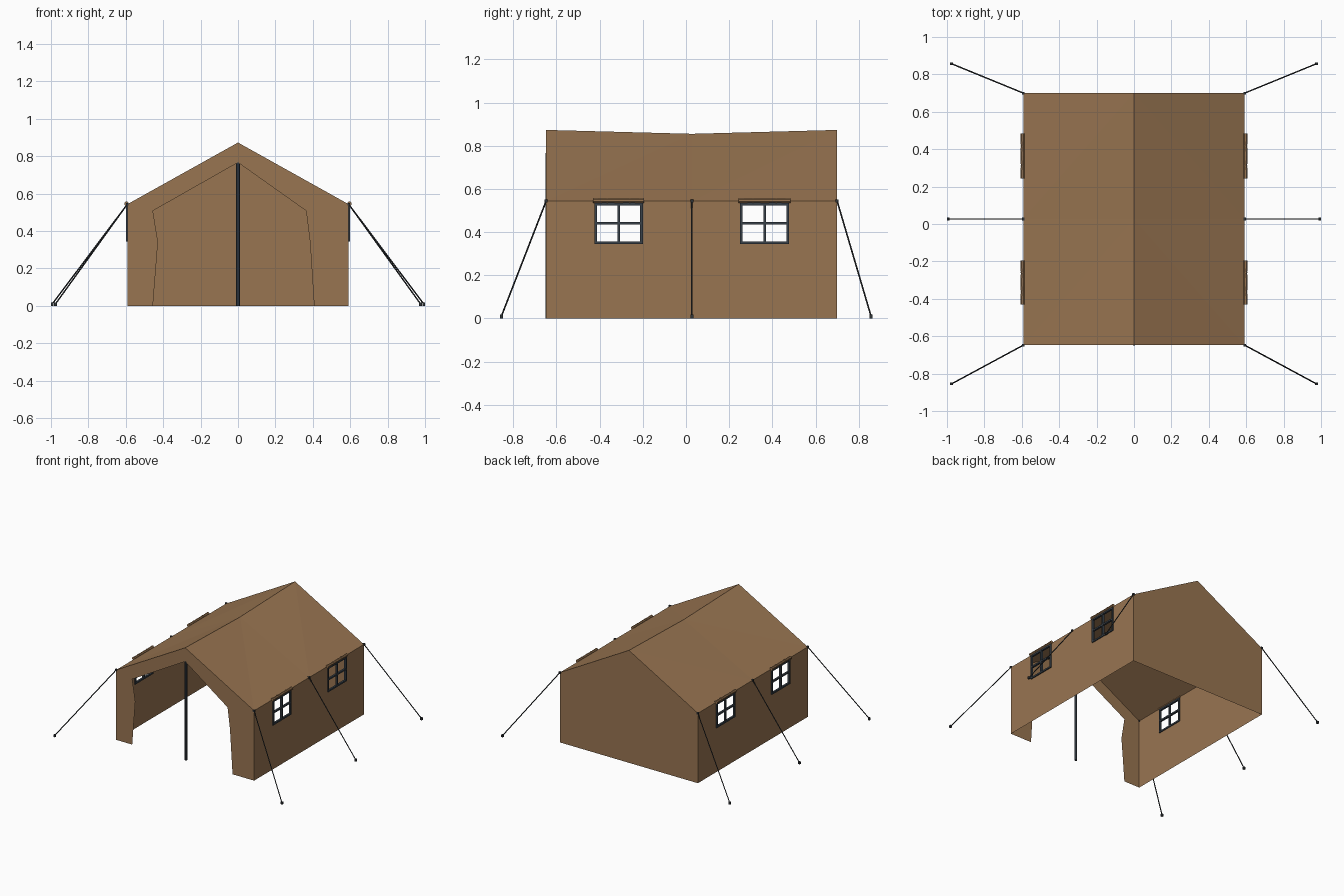
import bpy, bmesh
from mathutils import Vector

if "Cube" in bpy.data.objects:
    bpy.data.objects.remove(bpy.data.objects["Cube"])


def material(name, rgb):
    m = bpy.data.materials.new(name)
    m.diffuse_color = (*rgb, 1)
    m.use_nodes = True
    m.node_tree.nodes["Principled BSDF"].inputs["Base Color"].default_value = m.diffuse_color
    return m


CANVAS = material("brown canvas", (0.318, 0.178, 0.083))
DARK = material("dark slate", (0.040, 0.052, 0.066))
ROPE = material("dark rope", (0.028, 0.033, 0.038))

W, Y0, YM, Y1 = 0.592, -0.648, 0.027, 0.70      # half width, front, middle, back
EAVE, RIDGE, SAG = 0.543, 0.873, 0.855
WINDOWS = [(-0.424, -0.20), (0.25, 0.478)]
WZ0, WZ1 = 0.345, 0.536


def finish(name, bm, mat):
    me = bpy.data.meshes.new(name)
    bm.to_mesh(me)
    bm.free()
    me.materials.append(mat)
    ob = bpy.data.objects.new(name, me)
    bpy.context.collection.objects.link(ob)
    return ob


def sheet(name, polys, mat=CANVAS):
    bm = bmesh.new()
    for p in polys:
        bm.faces.new([bm.verts.new(v) for v in p])
    bmesh.ops.remove_doubles(bm, verts=bm.verts, dist=1e-5)
    return finish(name, bm, mat)


def add_tube(bm, pts, radii, n=6):
    pts = [Vector(p) for p in pts]
    d = (pts[-1] - pts[0]).normalized()
    u = d.orthogonal().normalized()
    v = d.cross(u)
    rings = []
    import math
    for p, r in zip(pts, radii):
        rings.append([bm.verts.new(p + r * (u * math.cos(2 * math.pi * (k + .5) / n)
                     + v * math.sin(2 * math.pi * (k + .5) / n))) for k in range(n)])
    for a, b in zip(rings, rings[1:]):
        for k in range(n):
            bm.faces.new((a[k], a[(k + 1) % n], b[(k + 1) % n], b[k]))
    bm.faces.new(rings[0][::-1])
    bm.faces.new(rings[-1])


def add_box(bm, lo, hi):
    vs = bmesh.ops.create_cube(bm, size=1)["verts"]
    for v in vs:
        v.co = [lo[i] + (v.co[i] + .5) * (hi[i] - lo[i]) for i in range(3)]


# Back wall
sheet("back_wall", [[(W, Y1, 0), (-W, Y1, 0), (-W, Y1, EAVE), (0, Y1, RIDGE), (W, Y1, EAVE)]])

# Front wall with draped doorway
left = [(-.455, 0), (-.428, .342), (-.455, .508)]
right = [(.407, 0), (.385, .342), (.364, .508)]
for side, pts, s in (("left", left, -1), ("right", right, 1)):
    a, b, c = [(x, Y0, z) for x, z in pts]
    flap = [(s * W, Y0, 0), a, b, c, (s * W, Y0, EAVE)]
    top = [(s * W, Y0, EAVE), c, (0, Y0, .766), (0, Y0, RIDGE)]
    polys = [flap, top] if s < 0 else [flap[::-1], top[::-1]]
    sheet("front_wall_" + side, polys)

for s, side in ((-1, "left"), (1, "right")):
    # Roof slope with sagging ridge
    roof = []
    for ya, za, yb, zb in ((Y0, RIDGE, YM, SAG), (YM, SAG, Y1, RIDGE)):
        for tri in ([(s * W, ya, EAVE), (s * W, yb, EAVE), (0, yb, zb)],
                    [(s * W, ya, EAVE), (0, yb, zb), (0, ya, za)]):
            roof.append(tri if s > 0 else tri[::-1])
    sheet("roof_" + side, roof)

    # Side wall, leaving window cells open
    ys = [Y0, *WINDOWS[0], YM, *WINDOWS[1], Y1]
    zs = [0, WZ0, WZ1, EAVE]
    wall = []
    for i in range(len(ys) - 1):
        for j in range(3):
            if j == 1 and (ys[i], ys[i + 1]) in WINDOWS:
                continue
            q = [(s * W, ys[i], zs[j]), (s * W, ys[i + 1], zs[j]),
                 (s * W, ys[i + 1], zs[j + 1]), (s * W, ys[i], zs[j + 1])]
            wall.append(q if s > 0 else q[::-1])
    sheet("wall_" + side, wall)

    for n, (a, b) in enumerate(WINDOWS):
        # Window frame with cross bars
        bm = bmesh.new()
        x0, x1 = sorted((s * (W - .007), s * (W + .008)))
        t, my, mz = .012, (a + b) / 2, (WZ0 + WZ1) / 2
        for y in (a, my - t / 2, b - t):
            add_box(bm, (x0, y, WZ0), (x1, y + t, WZ1))
        for z in (WZ0, mz - t / 2, WZ1 - t):
            add_box(bm, (x0, a, z), (x1, b, z + t))
        finish(f"window_frame_{side}_{n}", bm, DARK)

        # Rolled-up window cover with two ties
        bm = bmesh.new()
        xr, zr, e = s * (W + .004), .546, .006
        ry = [a - e, a + .06, my, b - .06, b + e]
        add_tube(bm, [(xr, y, zr) for y in ry], [.0125, .010, .0115, .010, .0125], 8)
        for y in (ry[1], ry[3]):
            add_tube(bm, [(xr, y - .003, zr), (xr, y + .003, zr)], [.0125] * 2, 8)
        finish(f"window_roll_{side}_{n}", bm, CANVAS)

    # Guy ropes with eave rings and ground pegs
    for n, (y, ex, ey) in enumerate(((Y0, .976, -.855), (YM, .993, YM), (Y1, .976, .857))):
        p, q = Vector((s * W, y, EAVE)), Vector((s * ex, ey, .01))
        bm = bmesh.new()
        add_tube(bm, [p, q], [.0038] * 2)
        finish(f"guy_rope_{side}_{n}", bm, ROPE)
        bm = bmesh.new()
        add_box(bm, q - Vector((.007, .007, .01)), q + Vector((.007, .007, .008)))
        add_box(bm, p - Vector((.007,) * 3), p + Vector((.007,) * 3))
        finish(f"peg_and_ring_{side}_{n}", bm, ROPE)

# Front pole
bm = bmesh.new()
add_tube(bm, [(0, Y0 + .008, 0), (0, Y0 + .008, .766)], [.0105] * 2, 8)
finish("front_pole", bm, DARK)
